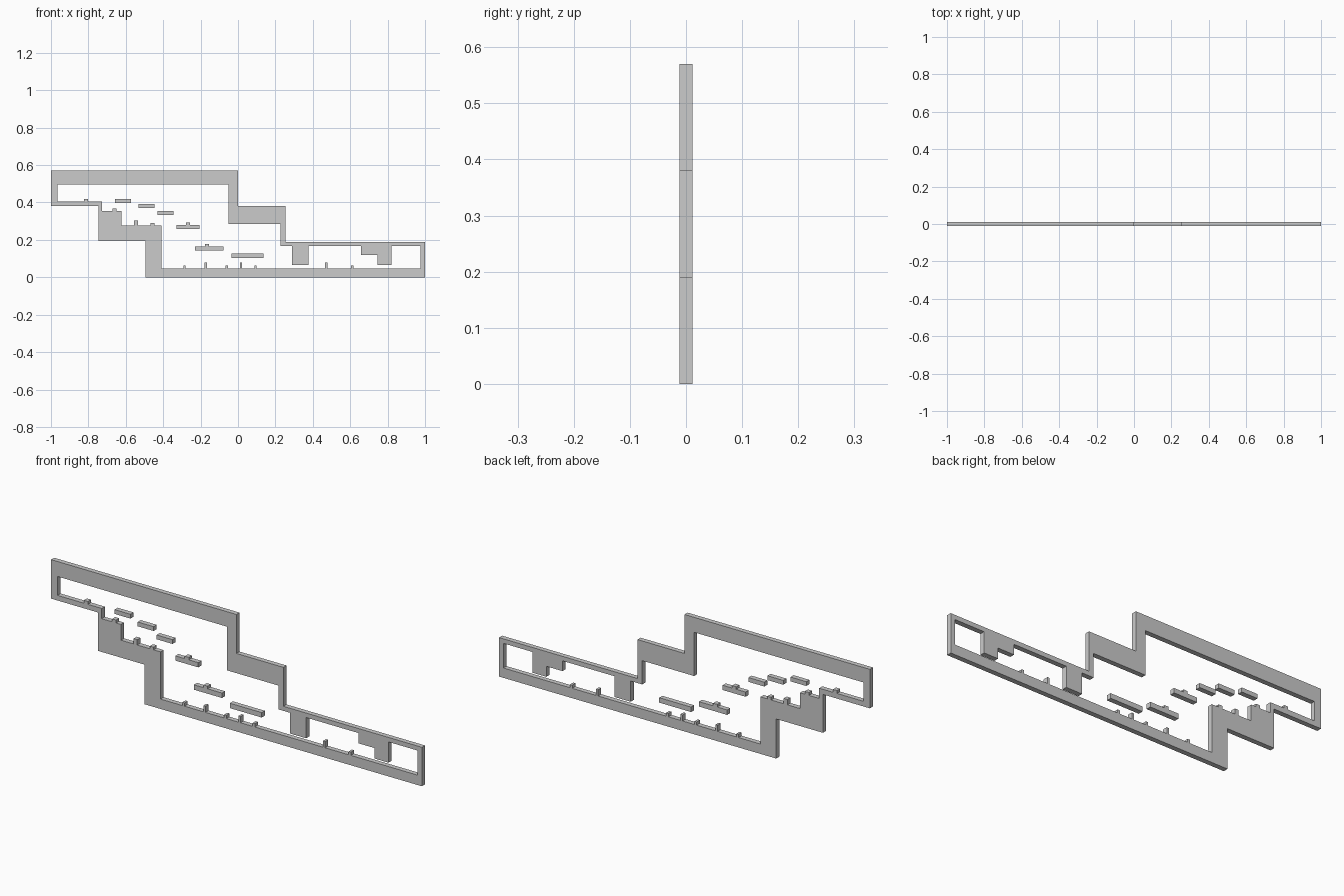
import bpy, bmesh
from mathutils import Matrix

if "Cube" in bpy.data.objects:
    bpy.data.objects.remove(bpy.data.objects["Cube"])

HALF = 0.012  # half thickness of the whole panel


def box(name, x0, x1, z0, z1):
    bm = bmesh.new()
    bmesh.ops.create_cube(bm, size=1, matrix=(
        Matrix.Translation(((x0 + x1) / 2, 0, (z0 + z1) / 2))
        @ Matrix.Diagonal((x1 - x0, 2 * HALF, z1 - z0, 1))))
    me = bpy.data.meshes.new(name)
    bm.to_mesh(me)
    bm.free()
    ob = bpy.data.objects.new(name, me)
    bpy.context.collection.objects.link(ob)
    return ob


def stair(start, moves):
    """Right-angled outline: moves alternate between a new x and a new z."""
    x, z = start
    pts = [(x, z)]
    for i, v in enumerate(moves):
        x, z = (v, z) if i % 2 == 0 else (x, v)
        pts.append((x, z))
    return pts


def extruded(name, loops):
    """Fill nested outlines in the xz plane and give them thickness."""
    cu = bpy.data.curves.new(name, 'CURVE')
    cu.dimensions = '2D'
    cu.fill_mode = 'BOTH'
    cu.extrude = HALF
    for pts in loops:
        sp = cu.splines.new('POLY')
        sp.points.add(len(pts) - 1)
        for p, (x, z) in zip(sp.points, pts):
            p.co = (x, z, 0, 1)
        sp.use_cyclic_u = True
    tmp = bpy.data.objects.new(name + "_outline", cu)
    bpy.context.collection.objects.link(tmp)
    bpy.context.view_layer.update()
    dg = bpy.context.evaluated_depsgraph_get()
    me = bpy.data.meshes.new_from_object(tmp.evaluated_get(dg))
    bpy.data.objects.remove(tmp)
    me.transform(Matrix.Rotation(1.5707963267948966, 4, 'X'))
    bm = bmesh.new()
    bm.from_mesh(me)
    bmesh.ops.remove_doubles(bm, verts=bm.verts, dist=1e-5)
    bmesh.ops.recalc_face_normals(bm, faces=bm.faces)
    for f in bm.faces:
        f.smooth = False
    bm.to_mesh(me)
    bm.free()
    me.name = name
    ob = bpy.data.objects.new(name, me)
    bpy.context.collection.objects.link(ob)
    return ob


# Stepped frame: outer wall and the open interior with hanging ceiling blocks
outer = stair((-1, 0.57), [0, 0.38, 0.253, 0.19, 1, 0, -0.495, 0.193,
                           -0.747, 0.38, -1])
inner = stair((-0.965, 0.497), [
    -0.052, 0.284, 0.228, 0.168,                               # ceiling steps
    0.29, 0.067, 0.376, 0.168,                                 # first block
    0.658, 0.118, 0.745, 0.067, 0.82, 0.168,                   # stepped block
    0.976, 0.048, -0.41, 0.278, -0.623, 0.355, -0.727, 0.405,  # floor steps
    -0.965])
extruded("stepped_frame", [outer, inner])

# Floating platforms
platforms = [(-0.657, -0.572, 0.397, 0.418), (-0.533, -0.447, 0.37, 0.391),
             (-0.431, -0.345, 0.334, 0.355), (-0.33, -0.206, 0.257, 0.28),
             (-0.23, -0.078, 0.142, 0.166), (-0.036, 0.136, 0.104, 0.128)]
for i, p in enumerate(platforms, 1):
    box(f"platform_{i}", *p)

# Small obstacles: centre x, width, base, top
obstacles = [(-0.812, 0.022, 0.405, 0.419), (-0.66, 0.022, 0.355, 0.369),
             (-0.545, 0.02, 0.278, 0.304), (-0.457, 0.02, 0.278, 0.291),
             (-0.268, 0.022, 0.28, 0.292), (-0.166, 0.022, 0.166, 0.179)]
for x in (-0.286, -0.06, 0.093, 0.611):
    obstacles.append((x, 0.012, 0.048, 0.064))
for x in (-0.173, 0.016, 0.472):
    obstacles.append((x, 0.012, 0.048, 0.078))
for i, (x, w, z0, z1) in enumerate(obstacles, 1):
    box(f"obstacle_{i}", x - w / 2, x + w / 2, z0, z1)
